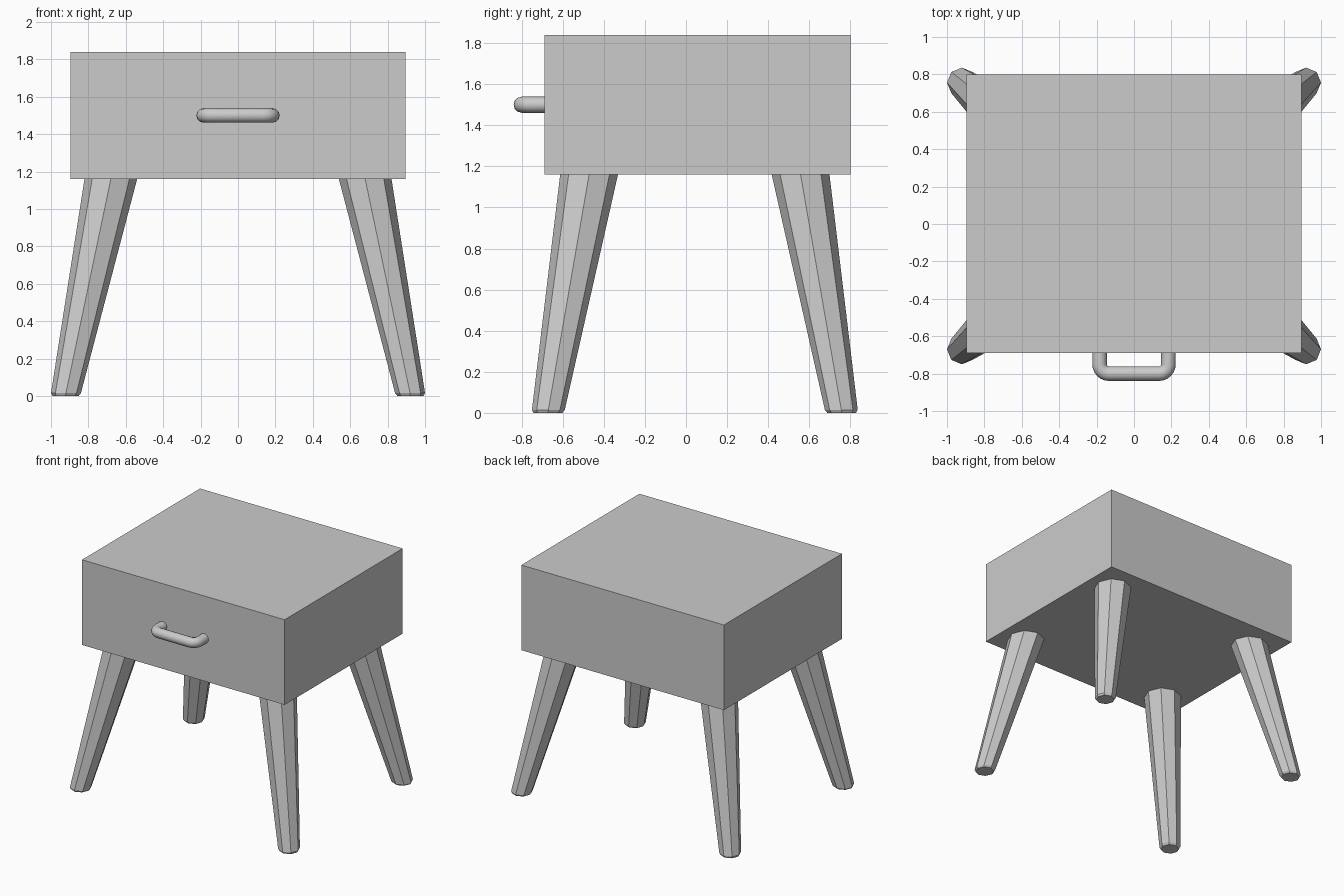
import bpy, bmesh, math
from mathutils import Vector

if "Cube" in bpy.data.objects:
    bpy.data.objects.remove(bpy.data.objects["Cube"])


def make_object(name, bm):
    bmesh.ops.recalc_face_normals(bm, faces=bm.faces)
    mesh = bpy.data.meshes.new(name)
    bm.to_mesh(mesh)
    bm.free()
    obj = bpy.data.objects.new(name, mesh)
    bpy.context.collection.objects.link(obj)
    return obj


def cabinet(lo, hi):
    bm = bmesh.new()
    bmesh.ops.create_cube(bm, size=1)
    lo, hi = Vector(lo), Vector(hi)
    for v in bm.verts:
        v.co = (lo + hi) / 2 + v.co * (hi - lo)
    return make_object("cabinet_box", bm)


def leg(name, sections, sides=8):
    # sections: (centre x, centre y, z, radius), joined into a faceted taper
    bm = bmesh.new()
    rings = []
    for cx, cy, z, r in sections:
        angles = [2 * math.pi * i / sides for i in range(sides)]
        rings.append([bm.verts.new((cx + r * math.cos(a), cy + r * math.sin(a), z))
                      for a in angles])
    for a, b in zip(rings, rings[1:]):
        for i in range(sides):
            j = (i + 1) % sides
            bm.faces.new((a[i], a[j], b[j], b[i]))
    bm.faces.new(rings[0])
    bm.faces.new(rings[-1])
    return make_object(name, bm)


# Cabinet
cabinet((-0.895, -0.69, 1.16), (0.895, 0.80, 1.84))

# Four splayed, tapering legs with a small chamfer at the foot
MID_Y = 0.043
for sx, side in ((-1, "left"), (1, "right")):
    for sy, end in ((-1, "front"), (1, "back")):
        leg(f"{end}_{side}_leg", [
            (sx * 0.922, MID_Y + sy * 0.715, 0.0, 0.070),
            (sx * 0.920, MID_Y + sy * 0.713, 0.015, 0.080),
            (sx * 0.679, MID_Y + sy * 0.514, 1.165, 0.141),
        ])

# Drawer handle: round bar along a U-shaped path with rounded corners
TUBE, HALF, OUT, BEND, Z = 0.039, 0.184, -0.80, 0.05, 1.50
path = [(-HALF, -0.68)]
for cx, start in ((-HALF + BEND, 180), (HALF - BEND, 270)):
    for i in range(7):
        a = math.radians(start + 15 * i)
        path.append((cx + BEND * math.cos(a), OUT + BEND + BEND * math.sin(a)))
path.append((HALF, -0.68))

curve = bpy.data.curves.new("handle_path", "CURVE")
curve.dimensions = "3D"
curve.bevel_depth = TUBE
curve.bevel_resolution = 4
curve.use_fill_caps = True
spline = curve.splines.new("POLY")
spline.points.add(len(path) - 1)
for p, (x, y) in zip(spline.points, path):
    p.co = (x, y, Z, 1)
handle = bpy.data.objects.new("drawer_handle", curve)
bpy.context.collection.objects.link(handle)
bpy.context.view_layer.objects.active = handle
handle.select_set(True)
bpy.ops.object.convert(target="MESH")
bpy.ops.object.shade_smooth_by_angle(angle=math.radians(40))
